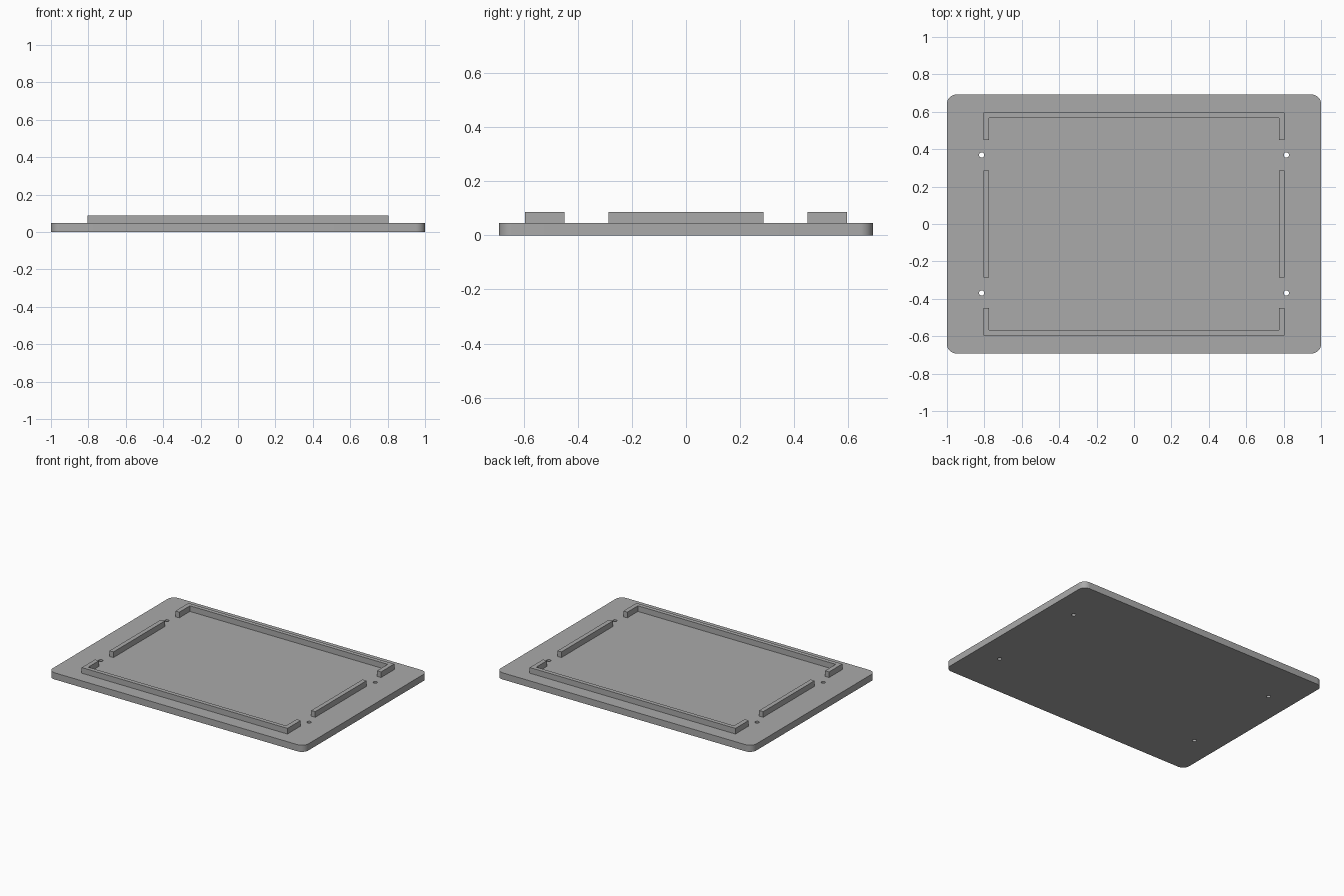
import bpy
import bmesh
from math import cos, sin, pi

if "Cube" in bpy.data.objects:
    bpy.data.objects.remove(bpy.data.objects["Cube"])

# Main dimensions
HALF_X, HALF_Y, PLATE_TOP, RIB_TOP = 1.0, 0.692, 0.047, 0.087
CORNER = 0.05
RIB_X, RIB_Y, RIB_W = 0.805, 0.597, 0.031
HOLE_X, HOLE_Y, HOLE_R = 0.815, 0.369, 0.014

grey = bpy.data.materials.new("plain grey")
grey.use_nodes = True
color = (0.4, 0.4, 0.4, 1)
grey.diffuse_color = color
grey.node_tree.nodes["Principled BSDF"].inputs["Base Color"].default_value = color


def prism(name, outline, z0, z1):
    """Extrude a counter-clockwise outline from z0 to z1."""
    bm = bmesh.new()
    face = bm.faces.new([bm.verts.new((x, y, z0)) for x, y in outline])
    top = bmesh.ops.extrude_face_region(bm, geom=[face], use_keep_orig=True)
    verts = [v for v in top["geom"] if isinstance(v, bmesh.types.BMVert)]
    bmesh.ops.translate(bm, vec=(0, 0, z1 - z0), verts=verts)
    bmesh.ops.recalc_face_normals(bm, faces=bm.faces)
    mesh = bpy.data.meshes.new(name)
    bm.to_mesh(mesh)
    bm.free()
    mesh.materials.append(grey)
    obj = bpy.data.objects.new(name, mesh)
    bpy.context.collection.objects.link(obj)
    return obj


def arc(cx, cy, r, start, sweep, steps):
    return [(cx + r * cos(start + sweep * i / steps),
             cy + r * sin(start + sweep * i / steps)) for i in range(steps + 1)]


# Base plate with rounded corners
outline = []
for i, (sx, sy) in enumerate([(1, 1), (-1, 1), (-1, -1), (1, -1)]):
    outline += arc(sx * (HALF_X - CORNER), sy * (HALF_Y - CORNER),
                   CORNER, i * pi / 2, pi / 2, 10)
plate = prism("base_plate", outline, 0, PLATE_TOP)

# Four screw holes through the plate
for sx in (-1, 1):
    for sy in (-1, 1):
        ring = arc(sx * HOLE_X, sy * HOLE_Y, HOLE_R, 0, 2 * pi, 20)[:-1]
        cutter = prism("hole_cutter", ring, -0.1, 0.2)
        cutter.hide_render = True
        cutter.hide_set(True)
        cut = plate.modifiers.new("screw_hole", "BOOLEAN")
        cut.operation = "DIFFERENCE"
        cut.solver = "EXACT"
        cut.object = cutter

# Bake the holes, then remove the cutters
bpy.context.view_layer.update()
baked = bpy.data.meshes.new_from_object(
    plate.evaluated_get(bpy.context.evaluated_depsgraph_get()))
plate.modifiers.clear()
plate.data = baked
for obj in [o for o in bpy.data.objects if o.name.startswith("hole_cutter")]:
    bpy.data.objects.remove(obj)

# Smooth corners and hole walls, keeping edges sharp
bpy.ops.object.select_all(action="DESELECT")
plate.select_set(True)
bpy.context.view_layer.objects.active = plate
bpy.ops.object.shade_smooth_by_angle(angle=pi / 6)

# Bracket ribs along the front and back, with short returns
END_Y = 0.449
in_x, in_y = RIB_X - RIB_W, RIB_Y - RIB_W + 0.002
bracket = [(-RIB_X, END_Y), (-in_x, END_Y), (-in_x, in_y), (in_x, in_y),
           (in_x, END_Y), (RIB_X, END_Y), (RIB_X, RIB_Y), (-RIB_X, RIB_Y)]
for name, s in (("back_rib", 1), ("front_rib", -1)):
    prism(name, [(s * x, s * y) for x, y in bracket], PLATE_TOP, RIB_TOP)

# Straight ribs on the left and right
SIDE_Y = 0.287
side = [(in_x, -SIDE_Y), (RIB_X, -SIDE_Y), (RIB_X, SIDE_Y), (in_x, SIDE_Y)]
for name, s in (("left_rib", 1), ("right_rib", -1)):
    prism(name, [(s * x, s * y) for x, y in side], PLATE_TOP, RIB_TOP)
